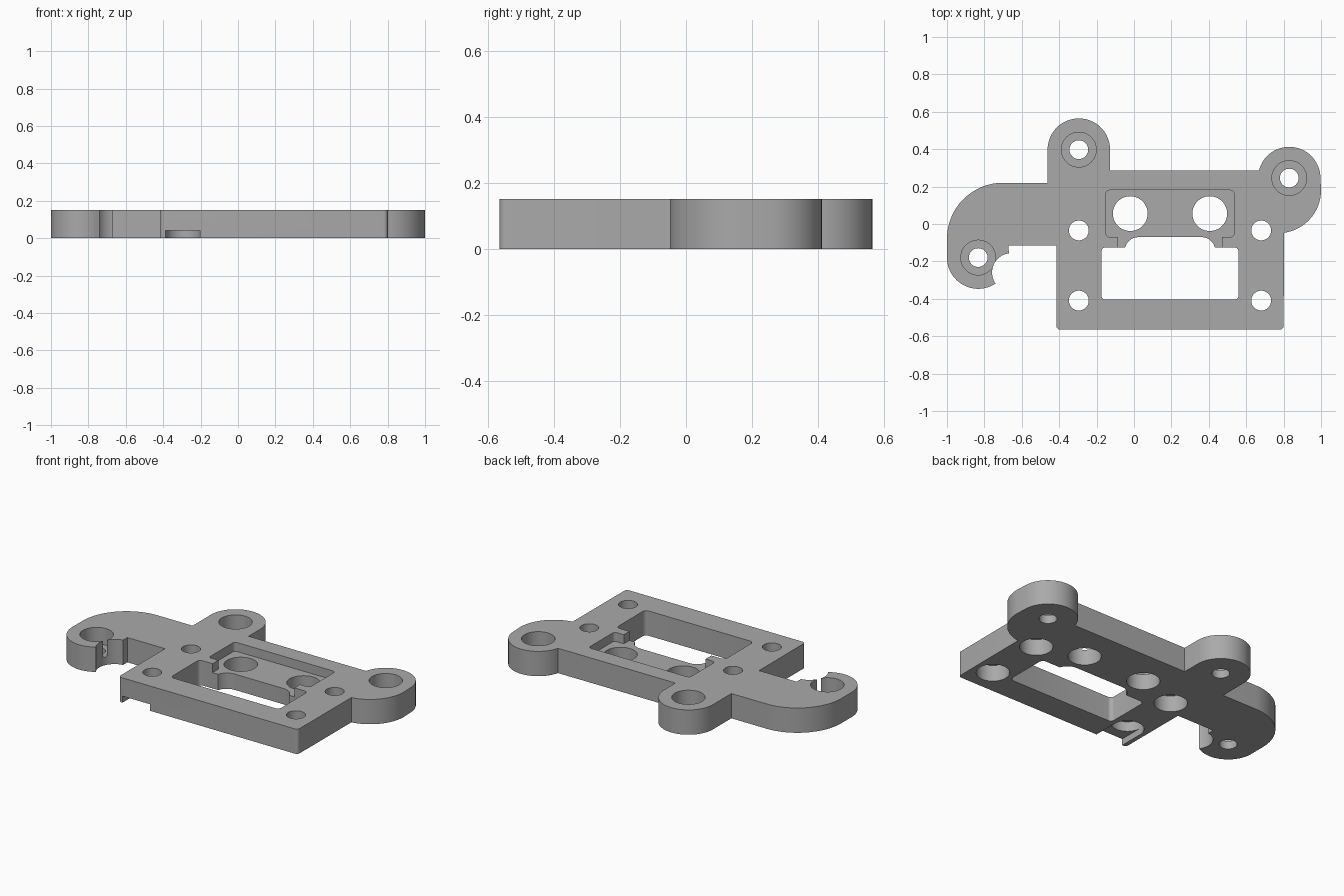
import bpy
import bmesh
from math import radians, cos, sin
from mathutils import Matrix

if "Cube" in bpy.data.objects:
    bpy.data.objects.remove(bpy.data.objects["Cube"])

TOP = 0.152
OVER = 0.1
cutters = []


def arc(cx, cy, r, a0, a1, n=20):
    """Points along an arc, angles in degrees."""
    angles = [radians(a0 + (a1 - a0) * i / n) for i in range(n + 1)]
    return [(cx + r * cos(a), cy + r * sin(a)) for a in angles]


def rounded(x0, x1, y0, y1, r):
    """Rectangle outline with rounded corners."""
    return (arc(x0 + r, y0 + r, r, 180, 270, 6) + arc(x1 - r, y0 + r, r, 270, 360, 6)
            + arc(x1 - r, y1 - r, r, 0, 90, 6) + arc(x0 + r, y1 - r, r, 90, 180, 6))


def prism(name, points, z0, z1):
    """Extrude a flat outline from z0 to z1."""
    bm = bmesh.new()
    face = bm.faces.new([bm.verts.new((x, y, z0)) for x, y in points])
    grown = bmesh.ops.extrude_face_region(bm, geom=[face])["geom"]
    top = [v for v in grown if isinstance(v, bmesh.types.BMVert)]
    bmesh.ops.translate(bm, verts=top, vec=(0, 0, z1 - z0))
    bmesh.ops.recalc_face_normals(bm, faces=bm.faces)
    mesh = bpy.data.meshes.new(name)
    bm.to_mesh(mesh)
    bm.free()
    obj = bpy.data.objects.new(name, mesh)
    bpy.context.collection.objects.link(obj)
    return obj


def cut(name, points, z0=-OVER, z1=TOP + OVER):
    obj = prism(name, points, z0, z1)
    obj.hide_render = True
    cutters.append(obj)


def drill(name, x, y, r, z0=-OVER, z1=TOP + OVER):
    cut(name, arc(x, y, r, 0, 352.5, 47), z0, z1)


# Plate outline with three mounting ears and a hooked left arm
outline = (arc(-0.395, -0.54, 0.02, 180, 270, 6)
           + arc(0.78, -0.54, 0.02, 270, 360, 6)
           + arc(0.77, 0.185, 0.23, -82, 0)
           + arc(0.83, 0.25, 0.167, 5, 166, 28)
           + [(-0.128, 0.29)]
           + arc(-0.295, 0.402, 0.167, 0, 180, 32)
           + [(-0.462, 0.225)]
           + arc(-0.70, -0.075, 0.30, 90, 180, 28)
           + arc(-0.833, -0.175, 0.167, 180, 303, 24)
           + arc(-0.655, -0.255, 0.104, 215, 98, 20)
           + [(-0.67, -0.11), (-0.415, -0.11)])
plate = prism("mounting_plate", outline, 0, TOP)

# Ear holes, counterbored from the top
for x, y in ((-0.833, -0.175), (-0.295, 0.402), (0.83, 0.25)):
    drill("ear_hole", x, y, 0.05)
    drill("ear_counterbore", x, y, 0.093, 0.05)

# Corner holes, counterbored from below
for x in (-0.295, 0.68):
    for y in (-0.03, -0.405):
        drill("corner_hole", x, y, 0.053)
        drill("corner_counterbore", x, y, 0.093, -OVER, 0.1)

# Shallow slot from the front left counterbore to the front edge
cut("front_slot", [(-0.388, -0.7), (-0.202, -0.7), (-0.202, -0.405), (-0.388, -0.405)],
    -OVER, 0.04)

# Recessed pocket with two large holes, opening into the window
cut("pocket", rounded(-0.15, 0.535, -0.065, 0.185, 0.02), 0.097)
cut("pocket_mouth", rounded(-0.085, 0.47, -0.2, -0.03, 0.005), 0.097)
for x in (-0.02, 0.405):
    drill("large_hole", x, 0.06, 0.093)

# Through window with a rounded upper bay
cut("window", rounded(-0.175, 0.56, -0.4, -0.12, 0.025))
cut("window_bay", rounded(-0.05, 0.435, -0.3, -0.065, 0.075))

# Apply the cuts and remove the helpers
bpy.context.view_layer.objects.active = plate
plate.select_set(True)
for cutter in cutters:
    mod = plate.modifiers.new("cut", "BOOLEAN")
    mod.operation = "DIFFERENCE"
    mod.solver = "EXACT"
    mod.object = cutter
    bpy.ops.object.modifier_apply(modifier=mod.name)
for cutter in cutters:
    bpy.data.objects.remove(cutter)

# Centre the plate front to back
plate.data.transform(Matrix.Translation((0, -0.0045, 0)))

# One plain grey
grey = bpy.data.materials.new("plain_grey")
grey.use_nodes = True
colour = (0.4, 0.4, 0.4, 1)
grey.diffuse_color = colour
grey.node_tree.nodes["Principled BSDF"].inputs["Base Color"].default_value = colour
plate.data.materials.clear()
plate.data.materials.append(grey)

bpy.ops.object.shade_smooth_by_angle(angle=radians(30))
